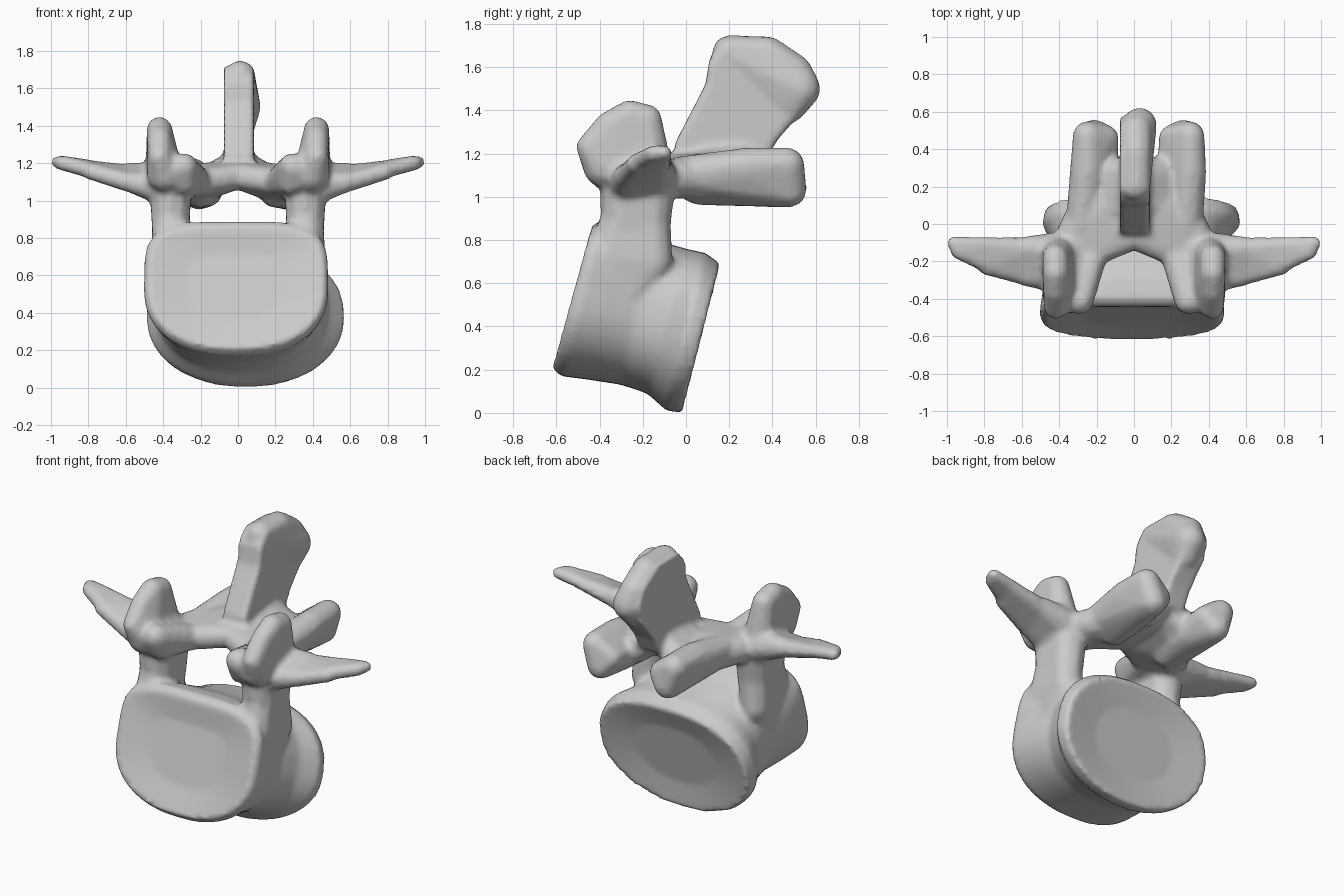
import bpy, bmesh, math
from mathutils import Matrix, Vector

bm = bmesh.new()


def merge(part):
    """Add a closed part to the bone."""
    bmesh.ops.recalc_face_normals(part, faces=part.faces)
    me = bpy.data.meshes.new("part")
    part.to_mesh(me)
    bm.from_mesh(me)
    part.free()
    bpy.data.meshes.remove(me)


def hull(balls, sx=1):
    """Convex skin around balls (x, y, z, radius); sx=-1 mirrors."""
    src = bmesh.new()
    for x, y, z, r in balls:
        bmesh.ops.create_icosphere(src, subdivisions=2, radius=r,
                                   matrix=Matrix.Translation((x * sx, y, z)))
    part = bmesh.new()
    for v in src.verts:
        part.verts.new(v.co)
    src.free()
    bmesh.ops.convex_hull(part, input=part.verts[:])
    loose = [v for v in part.verts if not v.link_faces]
    bmesh.ops.delete(part, geom=loose, context='VERTS')
    merge(part)


def body(rings, n=48):
    """Loft rings: centre x, half width, bottom (y,z), top (y,z), exponents bottom/top."""
    part = bmesh.new()
    loops = []
    for cx, hw, bot, top, eb, et in rings:
        b, t = Vector((cx, *bot)), Vector((cx, *top))
        mid, up = (b + t) / 2, (t - b) / 2
        loop = []
        for i in range(n):
            a = 2 * math.pi * i / n
            c, s = math.cos(a), math.sin(a)
            e = 2 / (et if s > 0 else eb)
            u = math.copysign(abs(c) ** e, c) * hw
            w = math.copysign(abs(s) ** e, s)
            loop.append(part.verts.new(mid + up * w + Vector((u, 0, 0))))
        loops.append(loop)
    # slightly dished end faces
    for k, dish in ((0, Vector((0, 0.03, -0.008))), (-1, Vector((0, -0.03, 0.008)))):
        rim = loops[k]
        mid = sum((v.co for v in rim), Vector()) / n
        inner = [part.verts.new(mid + (v.co - mid) * 0.55 + dish) for v in rim]
        loops.insert(0 if k == 0 else len(loops), inner)
    for p, q in zip(loops, loops[1:]):
        for i in range(n):
            j = (i + 1) % n
            part.faces.new((p[i], p[j], q[j], q[i]))
    part.faces.new(loops[0])
    part.faces.new(loops[-1])
    merge(part)


# vertebral body: tilted drum with a waist and two raised rims
body([(-0.01, 0.47, (-0.62, 0.21), (-0.44, 0.86), 2.3, 4.2),
      (-0.01, 0.495, (-0.58, 0.17), (-0.40, 0.89), 2.3, 4.2),
      (-0.01, 0.48, (-0.46, 0.155), (-0.30, 0.87), 2.3, 3.4),
      (0.00, 0.44, (-0.30, 0.13), (-0.14, 0.80), 2.3, 2.8),
      (0.02, 0.465, (-0.18, 0.09), (0.00, 0.76), 2.3, 2.5),
      (0.04, 0.53, (-0.09, 0.01), (0.09, 0.74), 2.1, 2.4),
      (0.04, 0.515, (-0.015, 0.0), (0.16, 0.69), 2.1, 2.4)])

for sx in (-1, 1):
    # pedicle: blends down the side of the body
    hull([(0.37, -0.35, 0.72, 0.10), (0.38, -0.15, 0.70, 0.09), (0.37, -0.28, 0.52, 0.08),
          (0.36, -0.30, 0.90, 0.10), (0.36, -0.17, 0.90, 0.10)], sx)
    hull([(0.36, -0.29, 0.86, 0.105), (0.36, -0.17, 0.86, 0.10),
          (0.36, -0.28, 1.12, 0.12), (0.36, -0.15, 1.10, 0.11)], sx)
    # superior articular process: outer ear and inner front lobe
    hull([(0.42, -0.36, 1.33, 0.065), (0.42, -0.18, 1.36, 0.07),
          (0.42, -0.26, 1.38, 0.07), (0.39, -0.38, 1.14, 0.10),
          (0.40, -0.16, 1.12, 0.10), (0.42, -0.45, 1.23, 0.06)], sx)
    hull([(0.29, -0.41, 1.18, 0.075), (0.28, -0.38, 1.09, 0.06),
          (0.38, -0.38, 1.15, 0.09), (0.26, -0.24, 1.10, 0.08), (0.22, -0.16, 1.10, 0.08)], sx)
    # transverse process: broad root, then thin tip
    hull([(0.40, -0.28, 1.06, 0.09), (0.40, -0.14, 1.10, 0.10),
          (0.58, -0.28, 1.10, 0.055), (0.58, -0.13, 1.14, 0.065)], sx)
    hull([(0.56, -0.28, 1.09, 0.055), (0.56, -0.13, 1.13, 0.06),
          (0.79, -0.23, 1.155, 0.045), (0.82, -0.11, 1.18, 0.04)], sx)
    hull([(0.76, -0.23, 1.155, 0.045), (0.80, -0.11, 1.18, 0.04),
          (0.94, -0.15, 1.20, 0.04), (0.965, -0.10, 1.205, 0.035)], sx)
    # lamina: sloping roof of the canal
    hull([(0.34, -0.20, 1.08, 0.08), (0.32, -0.04, 1.09, 0.09),
          (0.00, -0.07, 1.13, 0.07), (0.00, 0.22, 1.15, 0.08),
          (0.22, 0.14, 1.08, 0.10)], sx)
    hull([(0.02, 0.08, 1.18, 0.07), (0.02, 0.26, 1.19, 0.08),
          (0.16, 0.10, 1.10, 0.09), (0.16, 0.28, 1.09, 0.09)], sx)
    # inferior articular process
    off = 0.0 if sx > 0 else -0.05
    hull([(0.28, -0.02, 1.10, 0.09), (0.20, 0.06, 1.05, 0.09),
          (0.30 + off, 0.28, 1.14, 0.09), (0.30 + off, 0.47, 1.15, 0.08),
          (0.22 + off, 0.30, 1.05, 0.09), (0.26 + off, 0.48, 1.03, 0.08),
          (0.20 + off, 0.46, 1.09, 0.07)], sx)

# spinous process: slim blade with a thickened end
profile = [(-0.06, 1.15), (-0.05, 1.25), (0.09, 1.52), (0.11, 1.64), (0.18, 1.72),
           (0.38, 1.71), (0.52, 1.62), (0.58, 1.51), (0.54, 1.40),
           (0.42, 1.26), (0.36, 1.15), (0.26, 1.08), (0.02, 1.08)]
part = bmesh.new()
face = part.faces.new([part.verts.new((-0.075, y, z)) for y, z in profile])
ext = bmesh.ops.extrude_face_region(part, geom=[face])
bmesh.ops.translate(part, vec=(0.16, 0, 0),
                    verts=[g for g in ext["geom"] if isinstance(g, bmesh.types.BMVert)])
merge(part)
hull([(0.01, 0.20, 1.67, 0.08), (0.01, 0.38, 1.66, 0.085), (0.01, 0.50, 1.58, 0.085),
      (0.03, 0.53, 1.50, 0.095), (0.02, 0.48, 1.42, 0.08)])

# fuse everything into one bone
me = bpy.data.meshes.new("vertebra")
bm.to_mesh(me)
bm.free()
bone = bpy.data.objects.new("vertebra", me)
bpy.context.collection.objects.link(bone)
remesh = bone.modifiers.new("fuse", 'REMESH')
remesh.mode = 'VOXEL'
remesh.voxel_size = 0.018
remesh.use_smooth_shade = True
soften = bone.modifiers.new("soften", 'SMOOTH')
soften.factor = 0.5
soften.iterations = 3
